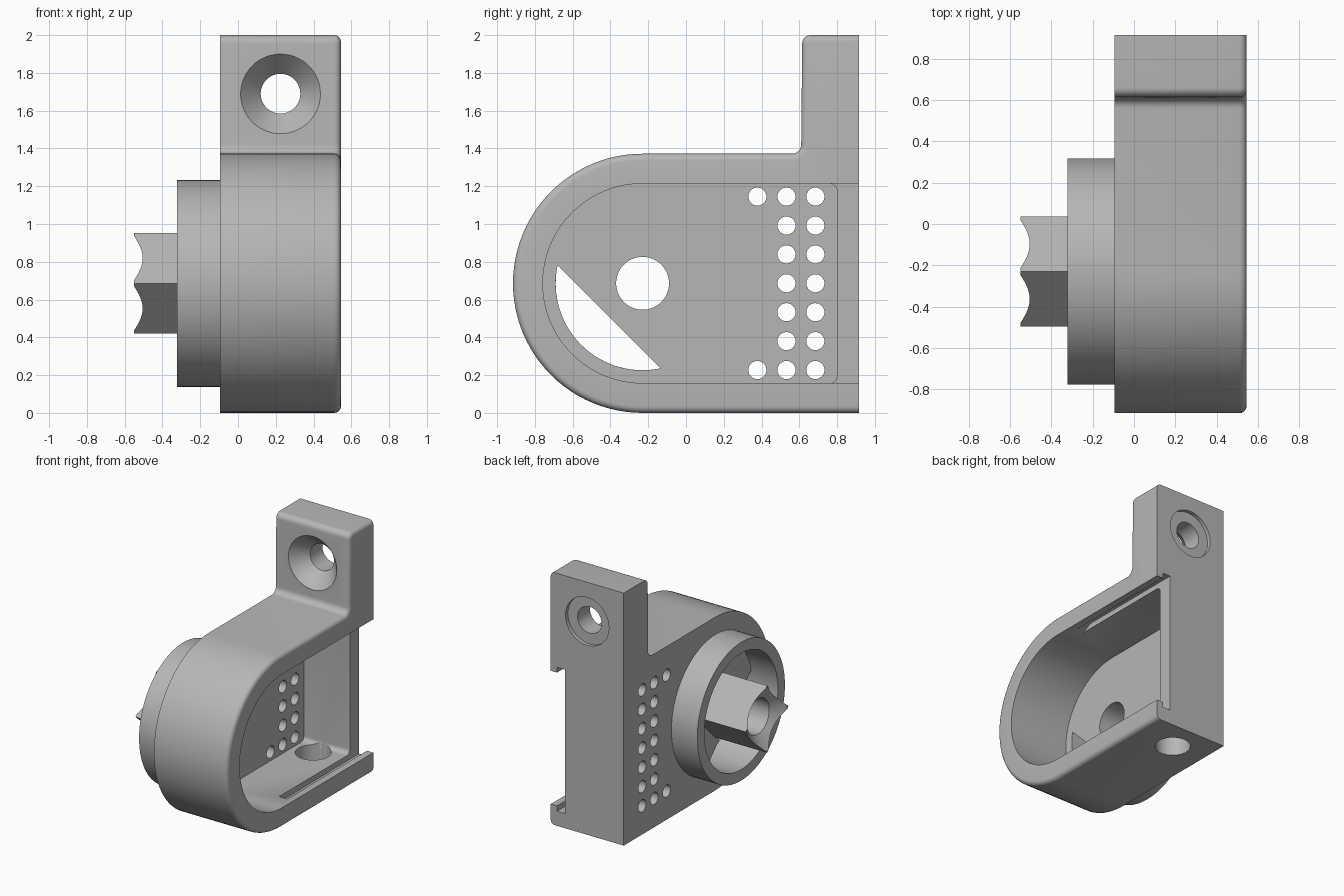
import bpy, bmesh
from math import sin, cos, pi, radians
from mathutils import Vector

if "Cube" in bpy.data.objects:
    bpy.data.objects.remove(bpy.data.objects["Cube"])

grey = bpy.data.materials.new("plain grey")
grey.use_nodes = True
grey.diffuse_color = (0.47, 0.47, 0.47, 1)
grey.node_tree.nodes["Principled BSDF"].inputs["Base Color"].default_value = (0.47, 0.47, 0.47, 1)

CY, CZ = -0.23, 0.686          # axis of the round end
BACK, SIDE = 0.915, 0.545      # rear plane and open-side plane
WALL = -0.095                  # closed-side plane


def arc(cy, cz, r, a0, a1, n=8):
    """Points on an arc in the y-z plane, angles in degrees."""
    angles = [radians(a0 + (a1 - a0) * i / n) for i in range(n + 1)]
    return [(cy + r * cos(a), cz + r * sin(a)) for a in angles]


def finish(name, bm):
    bmesh.ops.recalc_face_normals(bm, faces=bm.faces)
    mesh = bpy.data.meshes.new(name)
    bm.to_mesh(mesh)
    bm.free()
    mesh.materials.append(grey)
    obj = bpy.data.objects.new(name, mesh)
    bpy.context.collection.objects.link(obj)
    return obj


def prism(name, points, x0, x1, round_edge=0):
    """Extrude a y-z outline along x, optionally rounding its x1 rim except at the back."""
    bm = bmesh.new()
    low, high = ([bm.verts.new((x, y, z)) for y, z in points] for x in (x0, x1))
    bm.faces.new(low)
    bm.faces.new(high)
    n = len(points)
    for i in range(n):
        j = (i + 1) % n
        bm.faces.new((low[i], low[j], high[j], high[i]))
    bmesh.ops.recalc_face_normals(bm, faces=bm.faces)
    if round_edge:
        rim = [e for e in bm.edges if all(abs(v.co.x - x1) < 1e-5 for v in e.verts)
               and any(v.co.y < BACK - 0.001 for v in e.verts)]
        bmesh.ops.bevel(bm, geom=rim, offset=round_edge, segments=5,
                        profile=0.5, affect='EDGES', clamp_overlap=False)
    return finish(name, bm)


def lathe(name, axis, centre, stations, n=48):
    """Turned solid along an axis through stations of (position, radius)."""
    u, v = {"X": ((0, 1, 0), (0, 0, 1)), "Y": ((0, 0, 1), (1, 0, 0)),
            "Z": ((1, 0, 0), (0, 1, 0))}[axis]
    u, v = Vector(u), Vector(v)
    w = u.cross(v)
    bm = bmesh.new()
    rings = [[bm.verts.new(Vector(centre) + w * t + (u * cos(2 * pi * i / n) + v * sin(2 * pi * i / n)) * r)
              for i in range(n)] for t, r in stations]
    bm.faces.new(rings[0])
    bm.faces.new(rings[-1])
    for a, b in zip(rings, rings[1:]):
        for i in range(n):
            j = (i + 1) % n
            bm.faces.new((a[i], a[j], b[j], b[i]))
    return finish(name, bm)


def cut(target, *cutters):
    """Subtract each cutter, leaving plain meshes."""
    for cutter in cutters:
        mod = target.modifiers.new("cut", 'BOOLEAN')
        mod.operation = 'DIFFERENCE'
        mod.solver = 'EXACT'
        mod.object = cutter
        bpy.context.view_layer.update()
        graph = bpy.context.evaluated_depsgraph_get()
        mesh = bpy.data.meshes.new_from_object(target.evaluated_get(graph))
        target.modifiers.clear()
        target.data = mesh


# Housing: round-ended body with an upright mounting tab
outline = [(BACK, 0)] + arc(CY, CZ, CZ, 270, 90, 48)
outline += arc(0.56, 1.422, 0.05, 270, 360) + arc(0.66, 1.955, 0.045, 180, 90) + [(BACK, 2)]
housing = prism("housing", outline, WALL, SIDE, 0.035)

# Cavity, rear opening and cover grooves
cavity = prism("cavity_cutter", arc(CY, CZ, 0.528, 270, 90, 48)
               + arc(0.76, CZ + 0.488, 0.04, 90, 0) + arc(0.76, CZ - 0.488, 0.04, 0, -90), 0.02, 0.7)
opening = prism("opening_cutter", [(y, CZ + s * 0.528) for y, s in
                                   ((0.5, -1), (1, -1), (1, 1), (0.5, 1))], 0.42, 0.7)
groove = prism("groove_cutter", [(-0.1, CZ - 0.52), (0, CZ - 0.57), (1, CZ - 0.57),
                                 (1, CZ + 0.57), (0, CZ + 0.57), (-0.1, CZ + 0.52)], 0.42, 0.49)

# Segment window, screw hole, cable hole and shaft bore
window = prism("window_cutter", arc(CY, CZ, 0.46, 168, 282, 32), -0.2, 0.1)
screw = lathe("screw_cutter", "Y", (0.225, 0, 1.69),
              [(0.5, 0.212), (0.612, 0.212), (0.73, 0.105), (0.885, 0.105), (0.885, 0.19), (1, 0.19)])
cable = lathe("cable_cutter", "Z", (0.19, 0.67, 0), [(-0.1, 0.13), (0.3, 0.13)])
bore = lathe("bore_cutter", "X", (0, CY, CZ),
             [(-0.7, 0.25), (-0.55, 0.25), (-0.47, 0.14), (0.1, 0.14)])

# Vent holes: two full columns and one with only its end holes
vents = [lathe("vent_cutter", "X", (0, y, CZ + row * 0.153), [(-0.2, 0.048), (0.1, 0.048)], 24)
         for y, rows in ((0.378, (-3, 3)), (0.532, range(-3, 4)), (0.685, range(-3, 4)))
         for row in rows]
cut(housing, cavity, opening, groove, window, screw, cable, bore, *vents)

# Collar on the closed side
collar = lathe("collar", "X", (0, CY, CZ), [(-0.322, 0.548), (WALL, 0.548)], 96)
collar_bore = lathe("collar_cutter", "X", (0, CY, CZ), [(-0.5, 0.46), (0.1, 0.46)], 96)
cut(collar, collar_bore)

# Square drive shaft standing on its corner, with a flared bore
shaft = lathe("drive_shaft", "X", (0, CY, CZ), [(-0.55, 0.266), (WALL, 0.266)], 4)
cut(shaft, bore)

for helper in [cavity, opening, groove, window, screw, cable, bore, collar_bore] + vents:
    bpy.data.objects.remove(helper)

# Smooth the curved faces, keep the edges sharp
bpy.ops.object.select_all(action='DESELECT')
for part in (housing, collar, shaft):
    part.select_set(True)
bpy.context.view_layer.objects.active = housing
bpy.ops.object.shade_smooth_by_angle(angle=radians(30))
